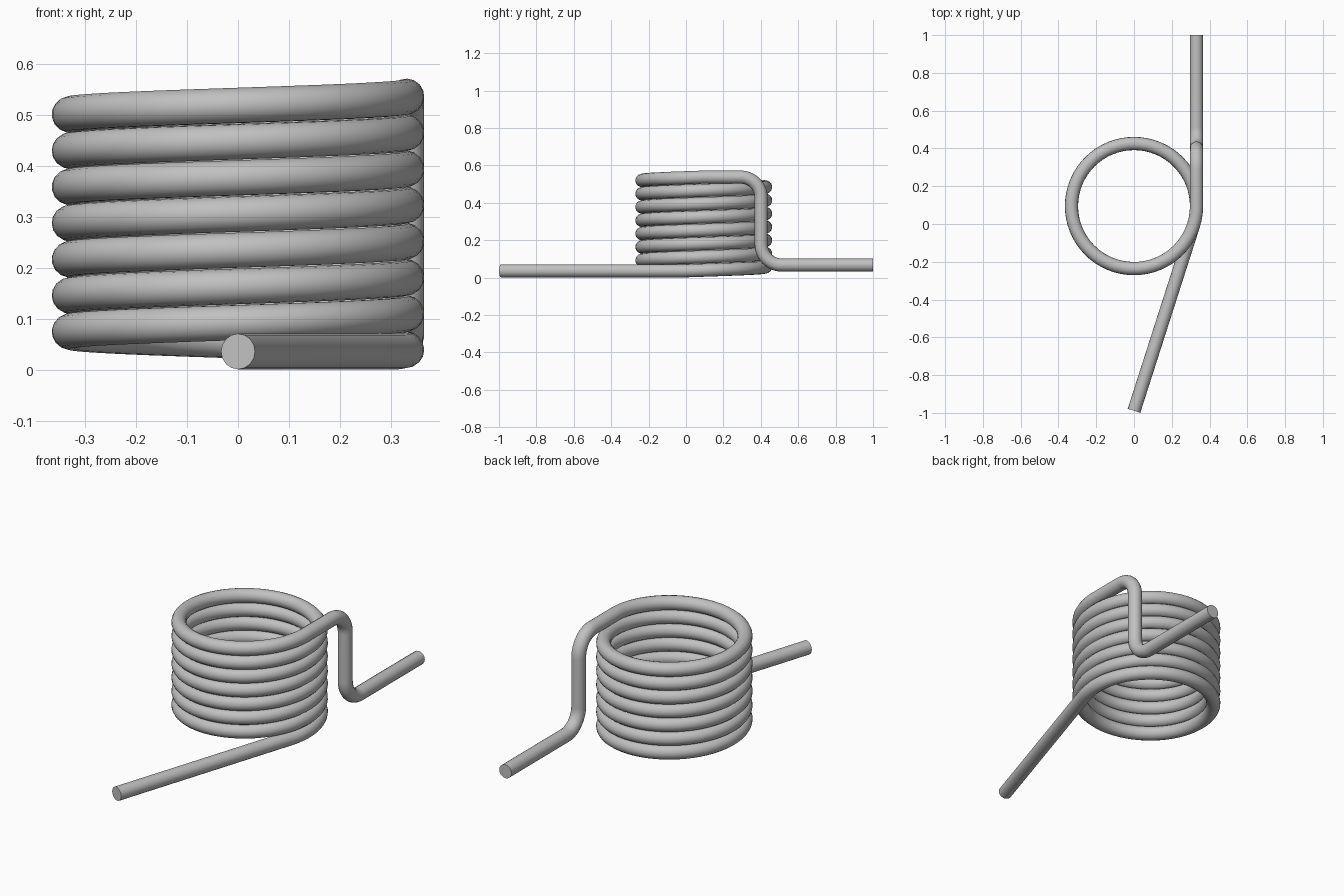
import bpy
import math
from mathutils import Vector

if "Cube" in bpy.data.objects:
    bpy.data.objects.remove(bpy.data.objects["Cube"])

WIRE = 0.035            # wire radius
R, CY = 0.331, 0.095    # coil radius and centre in y
PITCH, Z0 = 0.0711, 0.036
BEND = 0.11             # radius of the bends in the rear arm
STEPS = 64              # coil segments per turn

path = []

# Straight front leg, tangent to the bottom of the coil
foot_y = -0.989
start = -math.asin(R / (CY - foot_y))
path.append(Vector((0, foot_y, Z0)))

# Coil, rising anticlockwise until it points straight back
total = 7 * math.tau - start
count = int(total / math.tau * STEPS)
for i in range(count + 1):
    a = start + total * i / count
    z = Z0 + PITCH * (a - start) / math.tau
    path.append(Vector((R * math.cos(a), CY + R * math.sin(a), z)))
top_z = path[-1].z


def bend(cy, cz, a0, a1, n=14):
    """Quarter bend in the plane of the rear arm."""
    for i in range(n + 1):
        a = math.radians(a0 + (a1 - a0) * i / n)
        path.append(Vector((R, cy + BEND * math.cos(a), cz + BEND * math.sin(a))))


# Rear arm: back, down, then back again
drop_y, arm_z = 0.402, 0.067
bend(drop_y - BEND, top_z - BEND, 90, 0)
bend(drop_y + BEND, arm_z + BEND, 180, 270)
path.append(Vector((R, 1.0, arm_z)))

# Round wire swept along the path
curve = bpy.data.curves.new("spring_wire", "CURVE")
curve.dimensions = "3D"
curve.bevel_depth = WIRE
curve.bevel_resolution = 6
curve.use_fill_caps = True
spline = curve.splines.new("POLY")
spline.points.add(len(path) - 1)
for point, co in zip(spline.points, path):
    point.co = (*co, 1)

spring = bpy.data.objects.new("spring_wire", curve)
bpy.context.collection.objects.link(spring)
bpy.context.view_layer.objects.active = spring
spring.select_set(True)
bpy.ops.object.convert(target="MESH")
spring = bpy.context.object
bpy.ops.object.shade_smooth_by_angle(angle=math.radians(40))

# Plain steel
steel = bpy.data.materials.new("steel_grey")
steel.diffuse_color = (0.53, 0.53, 0.53, 1)
steel.use_nodes = True
steel.node_tree.nodes["Principled BSDF"].inputs["Base Color"].default_value = steel.diffuse_color
spring.data.materials.clear()
spring.data.materials.append(steel)
